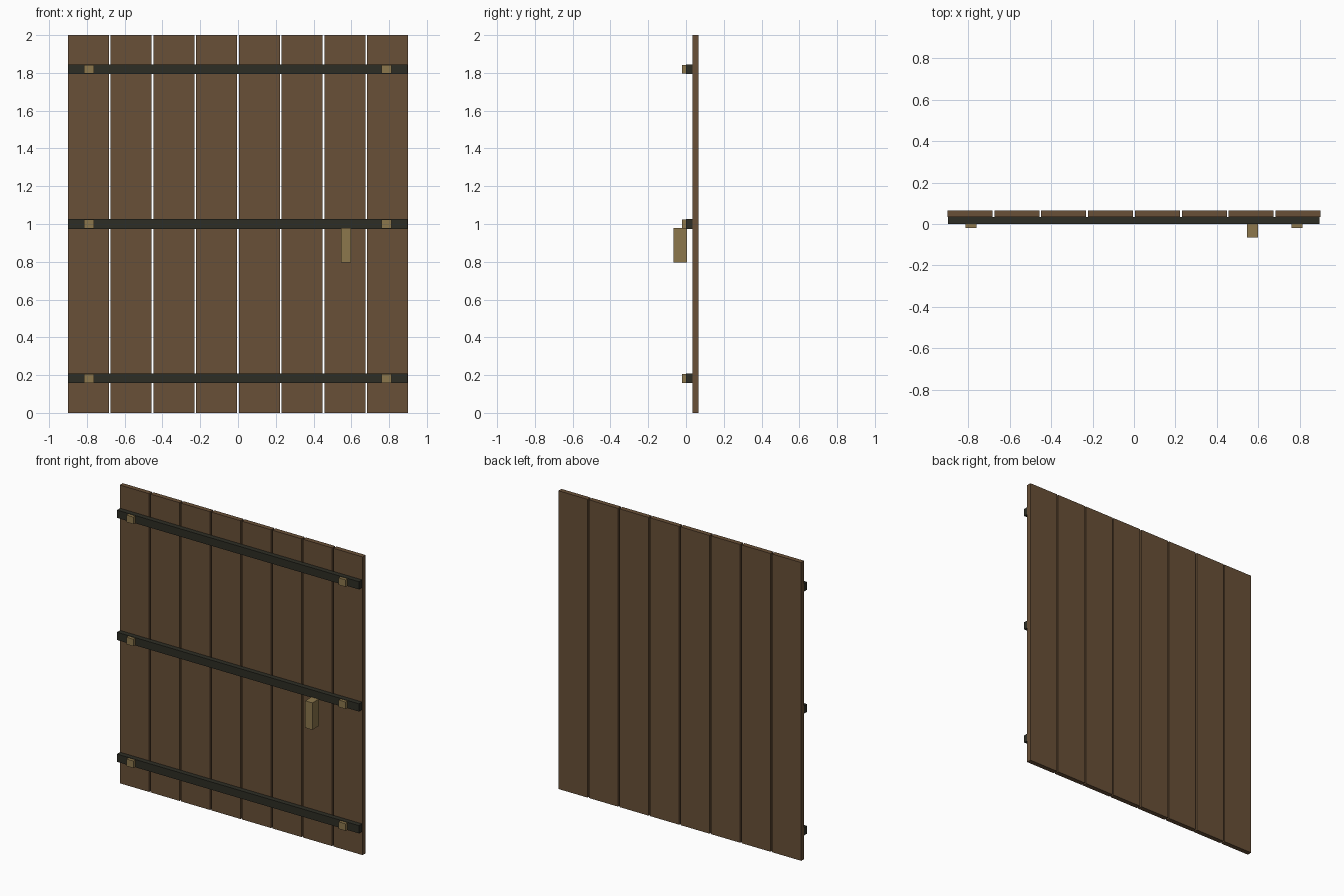
import bpy

if "Cube" in bpy.data.objects:
    bpy.data.objects.remove(bpy.data.objects["Cube"])


def material(name, rgb):
    m = bpy.data.materials.new(name)
    m.diffuse_color = (*rgb, 1.0)
    m.use_nodes = True
    m.node_tree.nodes["Principled BSDF"].inputs["Base Color"].default_value = m.diffuse_color
    return m


WOOD = material("brown wood", (0.138, 0.079, 0.038))
IRON = material("dark iron", (0.027, 0.027, 0.018))
BRASS = material("dull brass", (0.265, 0.185, 0.073))


def box(name, x, y, z, mat):
    """Box from (min, max) ranges on each axis."""
    verts = [(a, b, c) for a in x for b in y for c in z]
    faces = [(0, 1, 3, 2), (4, 6, 7, 5), (0, 4, 5, 1),
             (2, 3, 7, 6), (0, 2, 6, 4), (1, 5, 7, 3)]
    me = bpy.data.meshes.new(name)
    me.from_pydata(verts, [], faces)
    me.materials.append(mat)
    ob = bpy.data.objects.new(name, me)
    bpy.context.collection.objects.link(ob)
    return ob


# Vertical planks with narrow gaps
COUNT, PITCH, WIDTH = 8, 0.2264, 0.217
for i in range(COUNT):
    cx = (i - (COUNT - 1) / 2) * PITCH
    box(f"plank_{i + 1}", (cx - WIDTH / 2, cx + WIDTH / 2),
        (0.034, 0.066), (0.0, 2.0), WOOD)

# Horizontal bars, each with a square stud near both ends
for label, cz in (("bottom", 0.183), ("middle", 1.0), ("top", 1.819)):
    box(f"{label}_bar", (-0.899, 0.897), (0.001, 0.034),
        (cz - 0.026, cz + 0.026), IRON)
    for side, cx in (("left", -0.788), ("right", 0.787)):
        box(f"{label}_{side}_stud", (cx - 0.026, cx + 0.026), (-0.02, 0.006),
            (cz - 0.0235, cz + 0.0235), BRASS)

# Door handle
box("handle", (0.545, 0.598), (-0.066, 0.006), (0.797, 0.978), BRASS)
